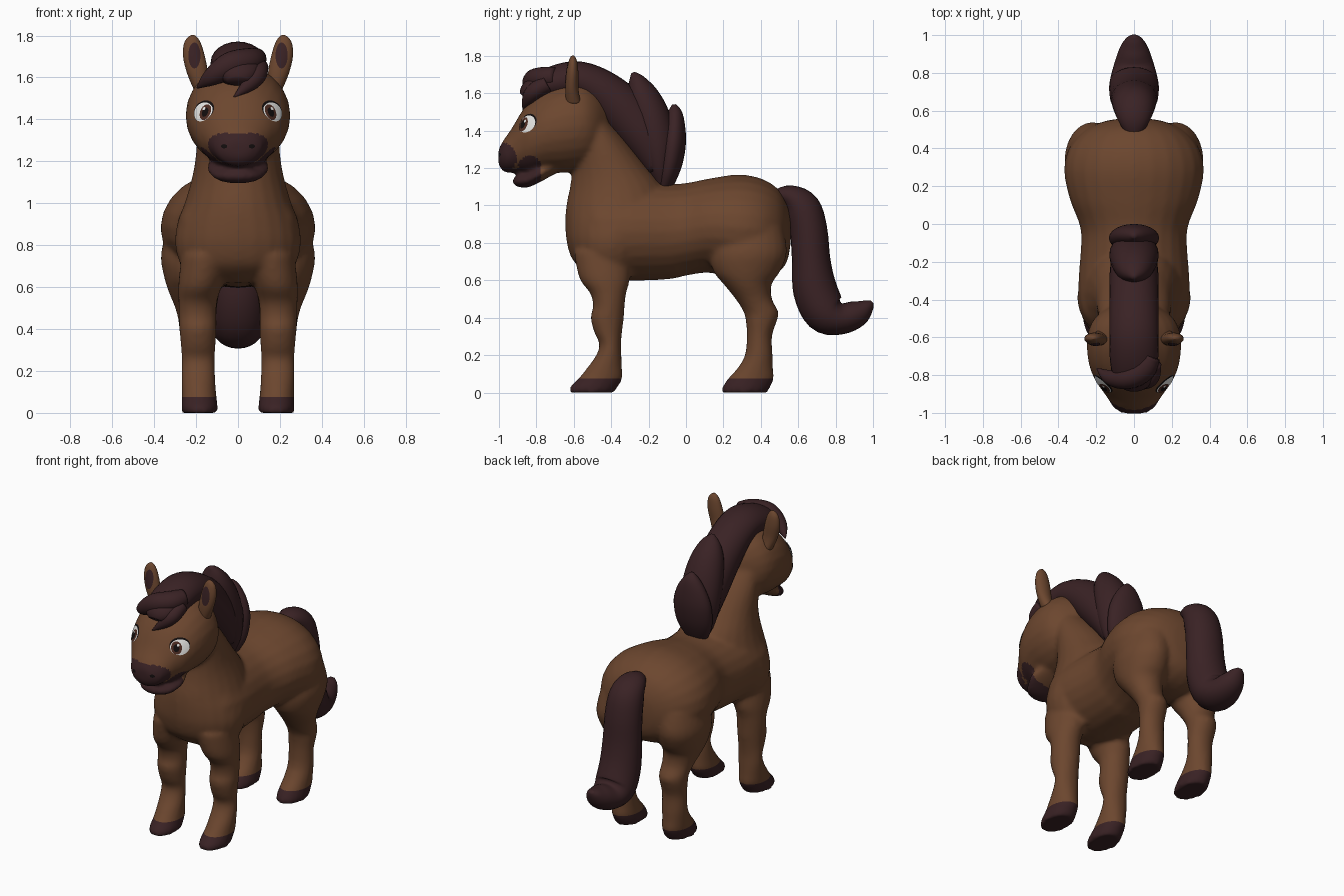
import bpy, bmesh, math
from mathutils import Vector
from mathutils.bvhtree import BVHTree

N = 24  # points round every cross-section


def material(name, rgb):
    m = bpy.data.materials.new(name)
    m.diffuse_color = (*rgb, 1)
    return m


COAT = material("brown coat", (0.15, 0.062, 0.028))
DARK = material("dark brown hair", (0.042, 0.016, 0.018))
WHITE = material("eye white", (0.8, 0.8, 0.78))
IRIS = material("iris brown", (0.075, 0.025, 0.016))
BLACK = material("pupil black", (0.006, 0.004, 0.004))


def spline(rows, k=4):
    """Catmull-Rom interpolation of rows of numbers."""
    out = []
    for i in range(len(rows) - 1):
        a, b, c, d = (rows[max(0, min(len(rows) - 1, j))] for j in (i - 1, i, i + 1, i + 2))
        for s in range(k):
            t = s / k
            out.append([0.5 * (2 * q + (r - p) * t + (2 * p - 5 * q + 4 * r - w) * t * t
                        + (3 * q - p - 3 * r + w) * t ** 3) for p, q, r, w in zip(a, b, c, d)])
    out.append(list(rows[-1]))
    return out


def skin(bm, rings):
    """Closed tube through rings of (centre, axis u, axis v)."""
    loops = [[bm.verts.new(c + u * math.cos(2 * math.pi * i / N) + v * math.sin(2 * math.pi * i / N))
              for i in range(N)] for c, u, v in rings]
    for a, b in zip(loops, loops[1:]):
        for i in range(N):
            bm.faces.new((a[i], a[(i + 1) % N], b[(i + 1) % N], b[i]))
    bm.faces.new(loops[0][::-1])
    bm.faces.new(loops[-1])
    bmesh.ops.recalc_face_normals(bm, faces=bm.faces)


def loft(bm, axis, rows, side=1):
    """Rows of (position on axis, low, high, x centre, x radius)."""
    rings = []
    for t, lo, hi, x, rx in spline(rows):
        m, h = (lo + hi) / 2, max((hi - lo) / 2, 0.004)
        c = Vector((x * side, t, m)) if axis == 'y' else Vector((x * side, m, t))
        v = Vector((0, 0, h)) if axis == 'y' else Vector((0, h, 0))
        rings.append((c, Vector((max(rx, 0.004), 0, 0)), v))
    skin(bm, rings)


def sweep(bm, rows, ref=(1, 0, 0)):
    """Rows of (x, y, z, radius along ref, radius across)."""
    pts = spline(rows)
    rings = []
    for i, p in enumerate(pts):
        t = (Vector(pts[min(i + 1, len(pts) - 1)][:3]) - Vector(pts[max(i - 1, 0)][:3])).normalized()
        r = Vector(ref)
        u = (r - t * r.dot(t)).normalized()
        rings.append((Vector(p[:3]), u * max(p[3], 0.004), t.cross(u) * max(p[4], 0.004)))
    skin(bm, rings)


def finish(bm, name, *mats):
    me = bpy.data.meshes.new(name)
    bm.to_mesh(me)
    for m in mats:
        me.materials.append(m)
    me.shade_smooth()
    ob = bpy.data.objects.new(name, me)
    bpy.context.collection.objects.link(ob)
    return ob


def plate(name, tree, centre, d, a, b, mat, off):
    """Elliptical decal projected on a surface."""
    d, centre = Vector(d).normalized(), Vector(centre)
    u = d.cross(Vector((0, 0, 1))).normalized()
    w = u.cross(d)
    bm = bmesh.new()

    def put(x, y):
        p = centre + u * x + w * y
        hit = tree.ray_cast(p + d * 0.3, -d)[0]
        return bm.verts.new((hit or p) + d * off)
    mid = put(0, 0)
    prev = None
    for r in (0.25, 0.5, 0.75, 1):
        ring = [put(a * r * math.cos(i * math.pi / 12), b * r * math.sin(i * math.pi / 12)) for i in range(24)]
        for i in range(24):
            j = (i + 1) % 24
            bm.faces.new((prev[i], ring[i], ring[j], prev[j]) if prev else (mid, ring[i], ring[j]))
        prev = ring
    bm.normal_update()
    if sum((f.normal.dot(d) for f in bm.faces)) < 0:
        bmesh.ops.reverse_faces(bm, faces=bm.faces)
    return finish(bm, name, mat)


# Body: trunk, neck, head, chin and legs fused into one smooth skin
bm = bmesh.new()
loft(bm, 'y', [(-.58, .75, 1.0, 0, .14), (-.5, .64, 1.1, 0, .26), (-.35, .6, 1.12, 0, .295),
               (-.1, .605, 1.115, 0, .28), (0, .625, 1.12, 0, .29), (.13, .64, 1.145, 0, .34),
               (.28, .6, 1.165, 0, .37), (.4, .6, 1.145, 0, .345), (.49, .64, 1.09, 0, .27),
               (.54, .7, 1.01, 0, .17), (.56, .8, .93, 0, .06)])
loft(bm, 'z', [(.62, -.5, -.25, 0, .2), (.7, -.6, -.2, 0, .27), (.8, -.637, -.15, 0, .3),
               (.9, -.645, -.1, 0, .29), (1.0, -.64, -.08, 0, .255), (1.1, -.62, -.12, 0, .225),
               (1.2, -.608, -.2, 0, .205), (1.35, -.61, -.32, 0, .19), (1.5, -.6, -.45, 0, .16),
               (1.6, -.58, -.5, 0, .1)])
loft(bm, 'y', [(-.42, 1.3, 1.55, 0, .1), (-.48, 1.22, 1.62, 0, .19), (-.55, 1.19, 1.66, 0, .237),
               (-.65, 1.175, 1.66, 0, .25), (-.75, 1.175, 1.62, 0, .237), (-.83, 1.165, 1.56, 0, .205),
               (-.88, 1.17, 1.5, 0, .17), (-.93, 1.175, 1.415, 0, .135), (-.975, 1.18, 1.35, 0, .105),
               (-1.003, 1.22, 1.3, 0, .05)])
loft(bm, 'y', [(-.925, 1.115, 1.145, 0, .04), (-.9, 1.1, 1.16, 0, .09), (-.85, 1.095, 1.18, 0, .125),
               (-.78, 1.125, 1.22, 0, .15), (-.7, 1.17, 1.25, 0, .12)])
for s in (1, -1):
    loft(bm, 'z', [(0, -.625, -.385, .183, .085), (.03, -.62, -.365, .183, .086), (.075, -.575, -.34, .185, .083),
                   (.13, -.53, -.342, .188, .081), (.2, -.48, -.345, .19, .08), (.26, -.463, -.347, .19, .079),
                   (.32, -.49, -.342, .19, .083), (.4, -.51, -.332, .191, .089), (.46, -.497, -.328, .192, .09),
                   (.53, -.512, -.32, .192, .092), (.61, -.57, -.3, .18, .105), (.75, -.6, -.3, .15, .12)], s)
    loft(bm, 'z', [(0, .19, .435, .183, .085), (.03, .195, .45, .183, .086), (.075, .225, .47, .185, .083),
                   (.13, .275, .465, .188, .081), (.2, .315, .463, .19, .08), (.3, .325, .46, .19, .08),
                   (.38, .32, .485, .192, .087), (.43, .308, .495, .193, .09), (.5, .265, .46, .2, .1),
                   (.58, .2, .458, .21, .122), (.65, .145, .505, .215, .138), (.75, .13, .54, .22, .148),
                   (.88, .17, .52, .2, .14)], s)
raw = finish(bm, "raw_skin", COAT)
mod = raw.modifiers.new("fuse", 'REMESH')
mod.mode, mod.voxel_size = 'VOXEL', 0.014
mod = raw.modifiers.new("blend", 'SMOOTH')
mod.factor, mod.iterations = 0.5, 6
deps = bpy.context.evaluated_depsgraph_get()
fused = bpy.data.meshes.new_from_object(raw.evaluated_get(deps))
bm = bmesh.new()
bm.from_mesh(fused)
bpy.data.objects.remove(raw)
bmesh.ops.bisect_plane(bm, geom=bm.verts[:] + bm.edges[:] + bm.faces[:],
                       plane_co=(0, 0, 0.075), plane_no=(0, 0, 1))
# Dark hooves, nose and mouth
for f in bm.faces:
    x, y, z = f.calc_center_median()
    nose = math.hypot(y + .985, z - 1.255) < .08
    mouth = (y < -.775 and z < 1.195) or math.hypot(y + .835, z - 1.205) < .062
    f.material_index = 1 if z < .075 or (y < -.7 and (nose or mouth)) else 0
    f.smooth = True
bm.normal_update()
tree = BVHTree.FromBMesh(bm)
finish(bm, "body", COAT, DARK)

# Ears, eyes and nostrils
for s, side in ((1, "left"), (-1, "right")):
    bm = bmesh.new()
    loft(bm, 'z', [(1.54, -.64, -.56, .175, .035), (1.62, -.645, -.575, .193, .05), (1.7, -.64, -.575, .21, .052),
                   (1.76, -.63, -.58, .217, .041), (1.79, -.62, -.59, .217, .024),
                   (1.803, -.608, -.602, .215, .006)], s)
    ear_tree = BVHTree.FromBMesh(bm)
    finish(bm, side + "_ear", COAT)
    plate(side + "_inner_ear", ear_tree, (.208 * s, -.61, 1.705), (0, -1, 0), .029, .062, DARK, .003)
    d = (.65 * s, -.72, .1)
    plate(side + "_eyelash", tree, (.163 * s, -.845, 1.442), d, .064, .05, BLACK, .002)
    plate(side + "_eye", tree, (.163 * s, -.845, 1.435), d, .06, .047, WHITE, .004)
    plate(side + "_iris", tree, (.148 * s, -.86, 1.433), d, .033, .039, IRIS, .006)
    plate(side + "_pupil", tree, (.147 * s, -.861, 1.433), d, .018, .023, BLACK, .008)
    plate(side + "_eye_glint", tree, (.155 * s, -.853, 1.45), d, .008, .008, WHITE, .009)
    plate(side + "_nostril", tree, (.06 * s, -.98, 1.27), (.4 * s, -1, .1), .016, .01, BLACK, .003)

# Mane: crest plus two pointed clumps
clumps = {
    "mane_crest": [(-.865, 1.58, .05, .03), (-.84, 1.605, .09, .055), (-.78, 1.635, .118, .075),
                   (-.68, 1.66, .13, .095), (-.57, 1.67, .13, .1), (-.45, 1.61, .13, .115),
                   (-.33, 1.5, .13, .13), (-.22, 1.36, .125, .12), (-.14, 1.2, .1, .08)],
    "mane_middle_clump": [(-.285, 1.71, .01, .01), (-.265, 1.67, .06, .045), (-.235, 1.59, .1, .085),
                          (-.19, 1.47, .125, .105), (-.155, 1.33, .13, .105), (-.14, 1.2, .11, .07),
                          (-.13, 1.11, .07, .04)],
    "mane_rear_clump": [(-.065, 1.54, .01, .01), (-.06, 1.5, .055, .038), (-.06, 1.43, .1, .055),
                        (-.068, 1.34, .13, .068), (-.082, 1.24, .13, .066), (-.1, 1.16, .11, .055),
                        (-.12, 1.09, .07, .04)],
}
for name, rows in clumps.items():
    bm = bmesh.new()
    sweep(bm, [(0, *r) for r in rows])
    finish(bm, name, DARK)

# Forelock: two locks swept across the brow
locks = [[(.09, -.7, 1.69, .05, .05), (.05, -.77, 1.68, .065, .06), (-.04, -.815, 1.655, .06, .065),
          (-.13, -.81, 1.6, .04, .042), (-.195, -.765, 1.55, .004, .004)],
         [(.1, -.74, 1.65, .045, .045), (.09, -.81, 1.61, .045, .045), (.05, -.845, 1.565, .032, .035),
          (-.02, -.87, 1.505, .004, .004)]]
for i, rows in enumerate(locks):
    bm = bmesh.new()
    sweep(bm, rows, (0, 1, 0.3))
    finish(bm, "forelock_%d" % (i + 1), DARK)

# Tail: thick switch with an upturned end
bm = bmesh.new()
sweep(bm, [(0, *r) for r in [(.47, 1.05, .04, .03), (.55, 1.05, .085, .06), (.62, .99, .11, .095),
                             (.655, .87, .12, .1), (.67, .7, .125, .103), (.69, .55, .13, .118),
                             (.745, .43, .13, .115), (.83, .395, .11, .085), (.92, .425, .08, .07),
                             (.975, .465, .045, .035), (.995, .485, .015, .01)]])
finish(bm, "tail", DARK)
